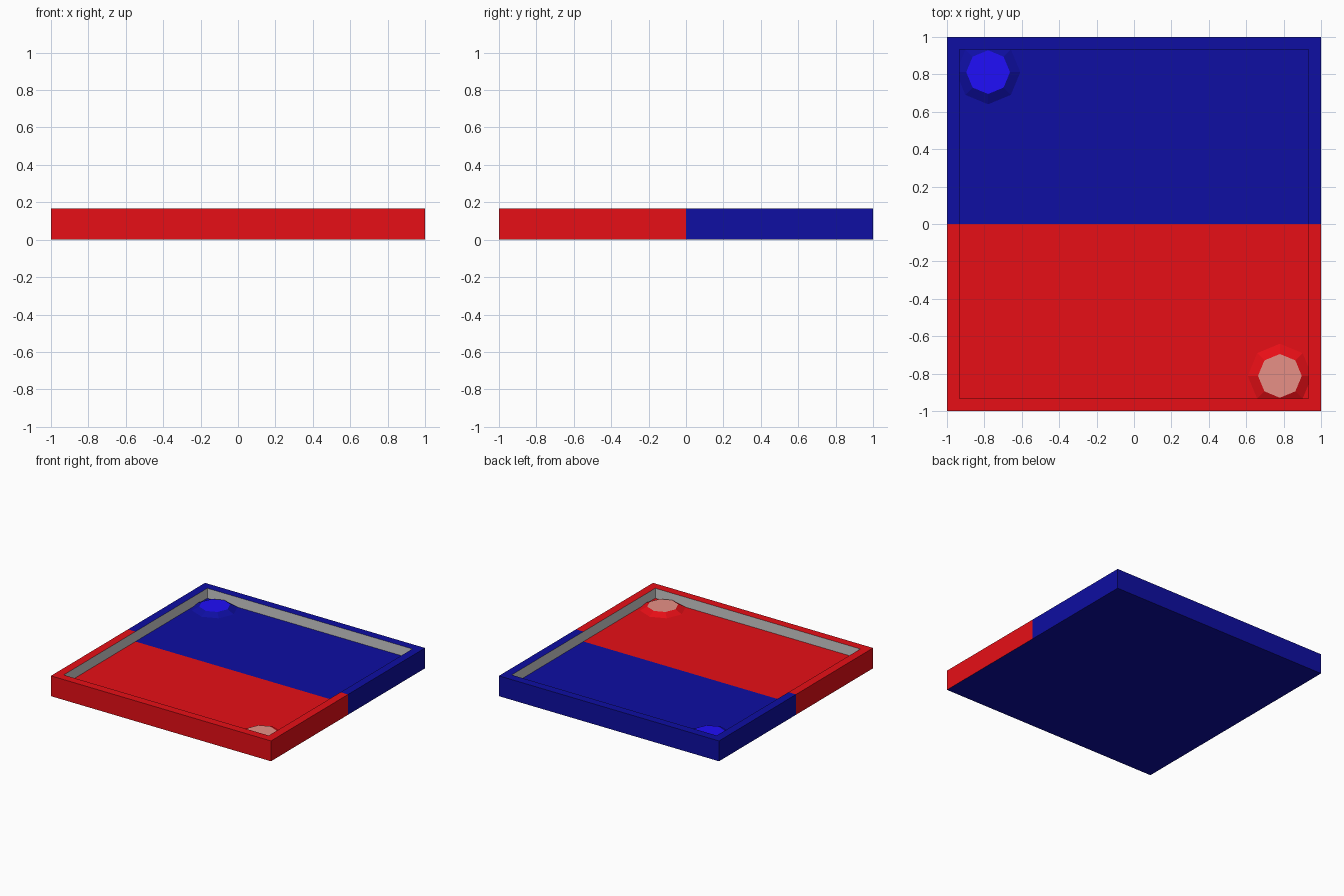
import bpy, bmesh
from mathutils import Matrix

if "Cube" in bpy.data.objects:
    bpy.data.objects.remove(bpy.data.objects["Cube"])

H, FLOOR, RIM = 0.167, 0.085, 0.068


def material(name, rgb):
    m = bpy.data.materials.new(name)
    m.diffuse_color = (*rgb, 1)
    m.use_nodes = True
    m.node_tree.nodes["Principled BSDF"].inputs["Base Color"].default_value = m.diffuse_color
    return m


RED = material("red", (0.8, 0.0045, 0.008))
BLUE = material("blue", (0.0044, 0.0044, 0.36))
GREY = material("grey", (0.8, 0.8, 0.8))
PINK = material("pink", (0.8, 0.28, 0.24))
BRIGHT = material("bright_blue", (0.014, 0.0044, 0.95))


def finish(bm, name, mats):
    me = bpy.data.meshes.new(name)
    bm.to_mesh(me)
    bm.free()
    for m in mats:
        me.materials.append(m)
    ob = bpy.data.objects.new(name, me)
    bpy.context.collection.objects.link(ob)
    return ob


# Tray: square block, inset top pushed down, split into two colours at y = 0
bm = bmesh.new()
bmesh.ops.create_cube(bm, size=1, matrix=Matrix.Translation((0, 0, H / 2)) @ Matrix.Diagonal((2, 2, H, 1)))
top = max(bm.faces, key=lambda f: f.calc_center_median().z)
bmesh.ops.inset_individual(bm, faces=[top], thickness=RIM, use_even_offset=True)
floor = bmesh.ops.extrude_discrete_faces(bm, faces=[top])["faces"][0]
bmesh.ops.translate(bm, verts=floor.verts, vec=(0, 0, FLOOR - H))
bmesh.ops.bisect_plane(bm, geom=bm.verts[:] + bm.edges[:] + bm.faces[:],
                       plane_co=(0, 0, 0), plane_no=(0, 1, 0))
bm.normal_update()
for f in bm.faces:
    c = f.calc_center_median()
    inner_wall = abs(f.normal.z) < 0.5 and max(abs(c.x), abs(c.y)) < 0.99
    if inner_wall:
        f.material_index = 2
    elif f.normal.z < -0.5 or c.y > 0:
        f.material_index = 1
finish(bm, "tray", [RED, BLUE, GREY])


# Corner studs: tapered octagons with a differently coloured cap, base running into the rim
def stud(name, x, y, side, cap):
    bm = bmesh.new()
    z0, z1 = FLOOR - 0.001, 0.112
    bmesh.ops.create_cone(bm, cap_ends=True, segments=8, radius1=0.174, radius2=0.117,
                          depth=z1 - z0, matrix=Matrix.Translation((x, y, (z0 + z1) / 2)))
    bm.normal_update()
    for f in bm.faces:
        f.material_index = int(f.normal.z > 0.999)
    finish(bm, name, [side, cap])


stud("red_stud", 0.78, -0.812, RED, PINK)
stud("blue_stud", -0.78, 0.812, BLUE, BRIGHT)
